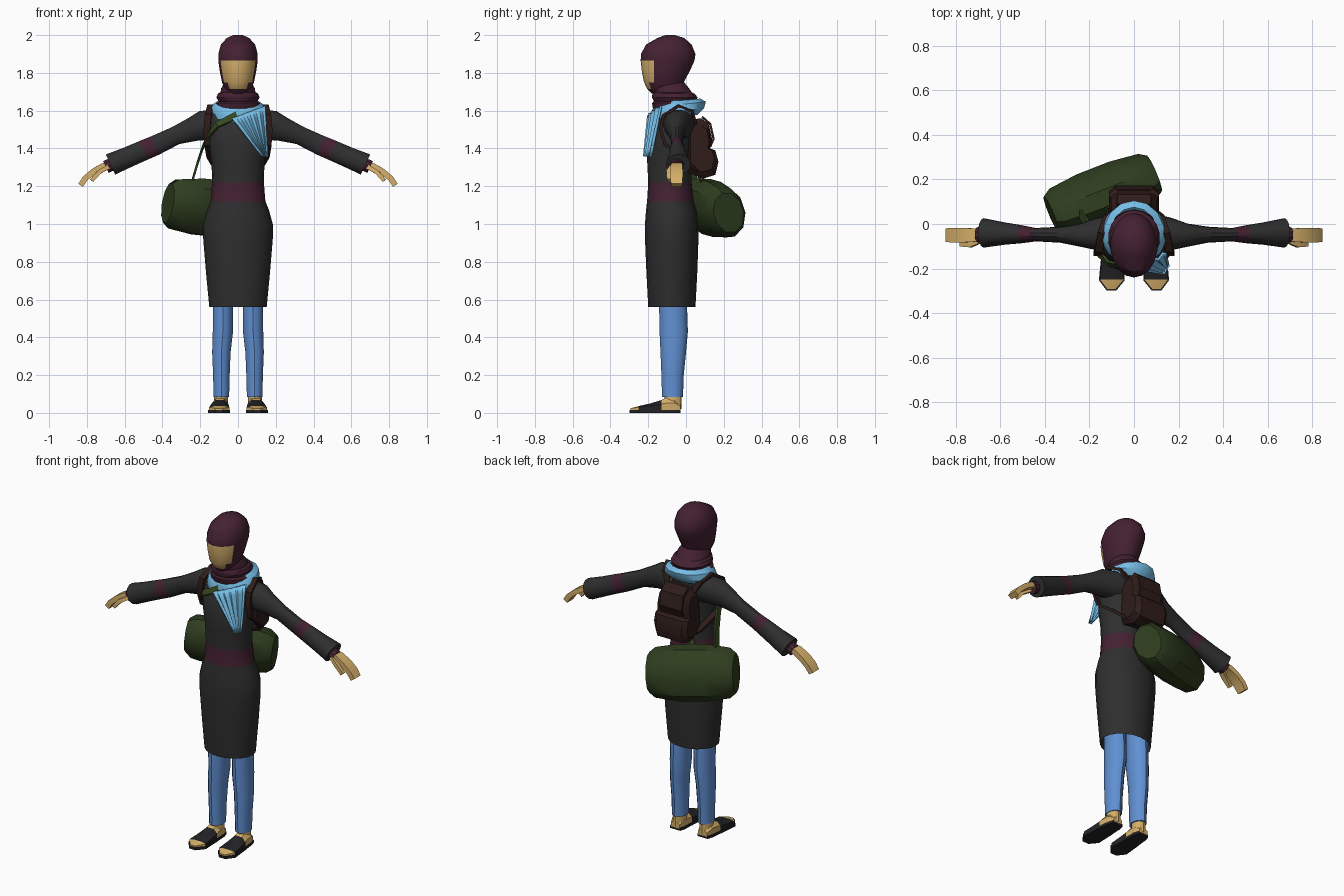
import bpy, bmesh, math
from mathutils import Vector as V

if "Cube" in bpy.data.objects:
    bpy.data.objects.remove(bpy.data.objects["Cube"])


def material(name, r, g, b):
    m = bpy.data.materials.new(name)
    m.use_nodes = True
    col = [(c / 255) ** 2.2 for c in (r, g, b)] + [1]
    m.diffuse_color = col
    m.node_tree.nodes["Principled BSDF"].inputs["Base Color"].default_value = col
    return m


CHARCOAL = material("charcoal cloth", 50, 50, 50)
MAROON = material("maroon cloth", 70, 38, 53)
SKIN = material("tan skin", 212, 174, 106)
DENIM = material("blue denim", 97, 143, 210)
SKY = material("sky blue scarf", 118, 190, 232)
GREEN = material("dark green canvas", 50, 64, 36)
OLIVE = material("olive strap", 56, 74, 38)
BROWN = material("dark brown leather", 50, 34, 32)
BLACK = material("black shoe", 40, 40, 42)
X, Y, Z = V((1, 0, 0)), V((0, 1, 0)), V((0, 0, 1))
made = []


def loft(name, rings, mats, rule=None, closed=True, caps=True):
    """Skin a list of equal point rings; rule(row, column) picks the material."""
    bm = bmesh.new()
    rows = [[bm.verts.new(p) for p in r] for r in rings]
    n = len(rows[0])
    for i in range(len(rows) - 1):
        for j in range(n if closed else n - 1):
            k = (j + 1) % n
            f = bm.faces.new((rows[i][j], rows[i][k], rows[i + 1][k], rows[i + 1][j]))
            f.material_index = rule(i, j) if rule else 0
    if caps:
        bm.faces.new(rows[0])
        bm.faces.new(rows[-1])
    bmesh.ops.recalc_face_normals(bm, faces=bm.faces)
    me = bpy.data.meshes.new(name)
    bm.to_mesh(me)
    bm.free()
    for m in mats:
        me.materials.append(m)
    ob = bpy.data.objects.new(name, me)
    bpy.context.collection.objects.link(ob)
    made.append(ob)
    return ob


def ellipse(c, u, v, n=18):
    """Ring starting on the -v side."""
    return [V(c) + u * math.sin(a) - v * math.cos(a)
            for a in (2 * math.pi * i / n for i in range(n))]


def stack(levels, n=18):
    """Horizontal rings from (z, half width, front y, back y)."""
    return [ellipse((0, (f + b) / 2, z), X * w, Y * (b - f) / 2, n) for z, w, f, b in levels]


def strip(name, path, width, across, thick, mat):
    """Flat band swept along a path; width may be one value or one per point."""
    pts = [V(p) for p in path]
    rings = []
    for i, p in enumerate(pts):
        t = (pts[min(i + 1, len(pts) - 1)] - pts[max(i - 1, 0)]).normalized()
        side = (V(across) - t * t.dot(V(across))).normalized()
        w = width[i] if isinstance(width, (list, tuple)) else width
        s, h = side * w / 2, t.cross(side) * thick / 2
        rings.append([p + s + h, p - s + h, p - s - h, p + s - h])
    return loft(name, rings, [mat])


# Dress with waistband, open at the hem
dress = [(.56, .152, -.20, .05), (.75, .17, -.21, .06), (.92, .184, -.217, .066),
         (1.0, .184, -.217, .064), (1.07, .165, -.212, .055), (1.12, .145, -.206, .04),
         (1.22, .137, -.20, .03), (1.32, .14, -.205, .03), (1.42, .155, -.21, .035),
         (1.50, .168, -.19, .04), (1.57, .16, -.16, .04), (1.62, .12, -.14, .035),
         (1.66, .07, -.12, .01)]
loft("dress", stack(dress, 20), [CHARCOAL, MAROON], lambda i, j: int(i == 5), caps=False)

# Rolled neck wrap
neck = [(1.58, .10, -.15, .05), (1.61, .122, -.175, .065), (1.64, .118, -.18, .062),
        (1.648, .104, -.17, .05), (1.67, .116, -.18, .062), (1.69, .108, -.178, .045),
        (1.697, .094, -.175, .03), (1.72, .09, -.18, .015), (1.75, .07, -.17, -.01)]
loft("neck_wrap", stack(neck), [MAROON])

# Hooded head, with the face as the front columns
head = [(1.69, .055, -.18, -.03), (1.715, .07, -.205, -.02), (1.75, .086, -.222, -.012),
        (1.81, .098, -.234, .02), (1.865, .106, -.24, .045), (1.90, .106, -.238, .05),
        (1.95, .092, -.212, .03), (1.985, .06, -.15, -.01), (2.0, .025, -.11, -.06)]


def face_rule(i, j):
    col = min(j, 17 - j)
    return int((i in (2, 3) and col < 3) or (i == 1 and col < 2))


loft("hooded_head", stack(head), [MAROON, SKIN], face_rule)

# Scarf collar and pleated front drape
collar = [(1.655, .105, -.155, .075), (1.635, .135, -.18, .105), (1.60, .15, -.185, .095),
          (1.57, .135, -.185, .06), (1.60, .10, -.14, .04)]
rings = stack(collar, 14)
for ring in rings:
    for p in ring:
        p.z -= .03 * max(0, -(p.y + .08) / .1) - .012 * max(0, p.y / .1)
loft("scarf_collar", rings, [SKY], caps=False)
drape = []
for i in range(7):
    v = i / 6
    row = []
    for j in range(11):
        u = j / 10
        left = V((-.03 + .16 * v, 0, 1.56 - .20 * v))
        right = V((.145 + .01 * v, 0, 1.625 - .27 * v))
        p = left.lerp(right, u)
        p.y = -.196 - .02 * v + .07 * u * u * (1 - .6 * v) + (.007 if j % 2 else -.007)
        row.append(p)
    drape.append(row)
ob = loft("scarf_drape", drape, [SKY], closed=False, caps=False)
sol = ob.modifiers.new("thickness", "SOLIDIFY")
sol.thickness, sol.offset = .012, 0

# Limbs, one set per side
arm = [(.10, 1.525, .09, .085, -.04), (.17, 1.522, .085, .072, -.045),
       (.24, 1.50, .066, .052, -.05), (.33, 1.468, .05, .036, -.048),
       (.44, 1.415, .054, .03, -.048), (.50, 1.39, .055, .04, -.046),
       (.58, 1.355, .056, .05, -.043), (.675, 1.315, .06, .066, -.04)]
shoe = [(-.028, .03, .045), (-.06, .04, .08), (-.11, .043, .078), (-.13, .046, .068),
        (-.19, .05, .05), (-.25, .054, .036), (-.295, .018, .024)]
leg = [(.085, .042, -.127, -.016), (.2, .045, -.13, -.012), (.32, .05, -.135, 0),
       (.43, .055, -.14, .01), (.55, .054, -.142, .006), (.72, .06, -.145, .005)]
for s, side in ((1, "left_"), (-1, "right_")):
    up = V((s * .42, 0, .91))
    loft(side + "sleeve", [ellipse((s * x, y, z), up * h, Y * d, 14) for x, z, h, d, y in arm],
         [CHARCOAL, MAROON], lambda i, j: int(i == 4))
    loft(side + "cuff", [ellipse((s * x, -.048, z), up * .036, Y * .036, 10)
                         for x, z in ((.64, 1.328), (.70, 1.302))], [MAROON])
    strip(side + "hand", [(s * .67, -.048, 1.317), (s * .72, -.05, 1.305), (s * .77, -.05, 1.275),
                          (s * .81, -.05, 1.24), (s * .833, -.05, 1.205)],
          (.045, .06, .066, .066, .06), Y, .03, SKIN)
    strip(side + "thumb", [(s * .69, -.07, 1.30), (s * .735, -.09, 1.275), (s * .775, -.092, 1.23)],
          (.03, .03, .018), Y, .022, SKIN)

    rings = stack(leg, 14)
    for ring, lv in zip(rings, leg):
        for p in ring:
            p.x += s * (.088 if lv[0] < .4 else .08)
    loft(side + "trouser_leg", rings, [DENIM])
    loft(side + "ankle", [ellipse((s * .09, -.07, z), X * w, Y * .045, 12)
                          for z, w in ((.02, .038), (.1, .036))], [SKIN])
    rings, sole = [], []
    for y, w, h in shoe:
        c = s * (.093 + .03 * (-y - .03))
        rings.append([V((c - w, y, .012)), V((c - w, y, .012 + h * .5)), V((c - w * .5, y, h)),
                      V((c + w * .5, y, h)), V((c + w, y, .012 + h * .5)), V((c + w, y, .012))])
        e = w + .004
        sole.append([V((c - e, y * 1.01, 0)), V((c - e, y * 1.01, .016)),
                     V((c + e, y * 1.01, .016)), V((c + e, y * 1.01, 0))])
    loft(side + "foot", rings, [SKIN, BLACK], lambda i, j: int(i in (3, 4)))
    loft(side + "sole", sole, [BLACK])

    # Backpack shoulder strap
    strip(side + "pack_strap",
          [(s * .08, .05, 1.53), (s * .12, .03, 1.60), (s * .145, -.04, 1.625),
           (s * .158, -.12, 1.575), (s * .165, -.135, 1.50), (s * .16, -.11, 1.42),
           (s * .15, -.03, 1.36), (s * .12, .03, 1.31), (s * .08, .06, 1.28)],
          .035, X, .016, BROWN)

# Backpack: side profile swept across, narrowed at both ends
profile = [(.01, 1.27), (.09, 1.24), (.155, 1.26), (.172, 1.33), (.155, 1.39), (.128, 1.40),
           (.138, 1.45), (.12, 1.53), (.08, 1.56), (.01, 1.55)]
mid = V((0, .07, 1.40))
pack = []
for x, k in ((-.112, .78), (-.085, 1), (.085, 1), (.112, .78)):
    pack.append([V((x * (1 - .5 * max(0, z - 1.38)), mid.y + (y - mid.y) * k,
                    mid.z + (z - mid.z) * k)) for y, z in profile])
loft("backpack", pack, [BROWN])
strip("pack_lid", [(0, .128, 1.41), (0, .146, 1.45), (0, .128, 1.53), (0, .085, 1.567)],
      .15, X, .012, BROWN)

# Duffel bag slung behind the right hip
axis = V((.92, .36, -.1)).normalized()
out = V((-.36, .92, 0)).normalized()
tall = axis.cross(out)
a = math.radians(22)
u, v = out * math.cos(a) - tall * math.sin(a), tall * math.cos(a) + out * math.sin(a)
v = tall * math.cos(a) - out * math.sin(a)
u = out * math.cos(a) + tall * math.sin(a)
centre = V((-.14, .135, 1.085))
loft("duffel_bag", [ellipse(centre + axis * t, u * .12 * k, v * .16 * k, 10)
                    for t, k in ((-.25, .7), (-.215, .88), (-.08, 1), (.08, 1), (.215, .88), (.25, .7))],
     [GREEN])

# Duffel strap, around the side, over the chest and down the back
strip("duffel_strap_front",
      [(-.25, .06, 1.20), (-.215, .01, 1.32), (-.185, -.05, 1.41), (-.155, -.135, 1.47),
       (-.11, -.18, 1.525), (-.04, -.188, 1.56), (.03, -.165, 1.60)],
      .035, (.3, .3, 1), .012, OLIVE)
strip("duffel_strap_back",
      [(.09, -.02, 1.635), (.08, .045, 1.55), (.02, .052, 1.42), (-.05, .05, 1.30), (-.12, .09, 1.20)],
      .035, X, .012, OLIVE)

# Smooth cloth while keeping hard folds
for ob in bpy.context.selected_objects:
    ob.select_set(False)
for ob in made:
    ob.select_set(True)
bpy.context.view_layer.objects.active = made[0]
bpy.ops.object.shade_smooth_by_angle(angle=math.radians(32))
